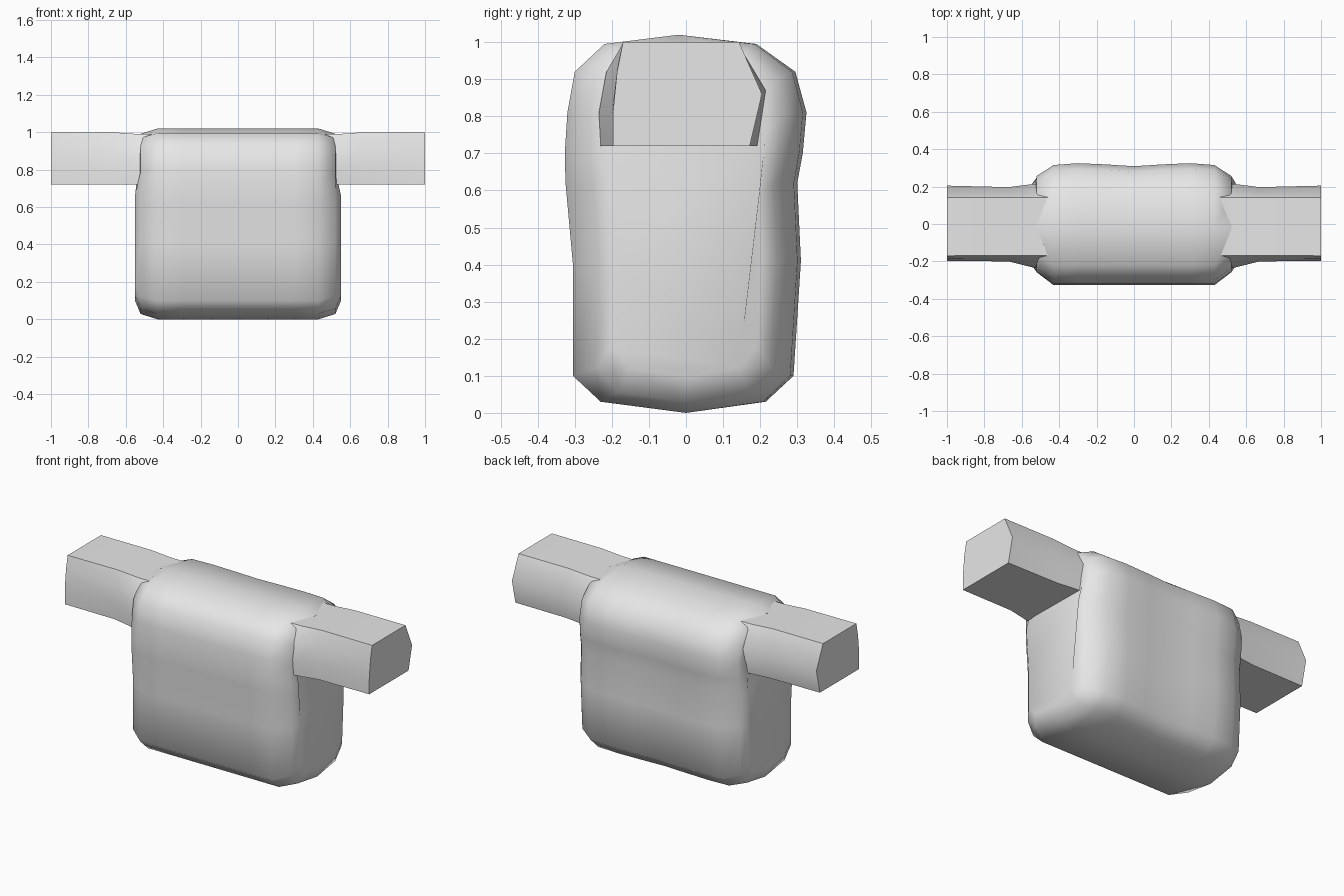
import bpy, bmesh, math

if "Cube" in bpy.data.objects:
    bpy.data.objects.remove(bpy.data.objects["Cube"])

grey = bpy.data.materials.new("light grey")
grey.diffuse_color = (0.8, 0.8, 0.8, 1)
grey.use_nodes = True
grey.node_tree.nodes["Principled BSDF"].inputs["Base Color"].default_value = grey.diffuse_color


def loft(name, rings, angle):
    """Skin a series of closed rings and cap both ends."""
    bm = bmesh.new()
    loops = [[bm.verts.new(p) for p in ring] for ring in rings]
    n = len(loops[0])
    for a, b in zip(loops, loops[1:]):
        for i in range(n):
            j = (i + 1) % n
            bm.faces.new((a[i], a[j], b[j], b[i]))
    bm.faces.new(loops[0])
    bm.faces.new(loops[-1])
    bmesh.ops.recalc_face_normals(bm, faces=bm.faces)
    mesh = bpy.data.meshes.new(name)
    bm.to_mesh(mesh)
    bm.free()
    obj = bpy.data.objects.new(name, mesh)
    bpy.context.collection.objects.link(obj)
    mesh.materials.append(grey)
    bpy.ops.object.select_all(action='DESELECT')
    obj.select_set(True)
    bpy.context.view_layer.objects.active = obj
    bpy.ops.object.shade_smooth_by_angle(angle=math.radians(angle))
    return obj


# Torso side outline (y, z), lofted across x with rounded ends
side = [(0, 0), (-.23, .03), (-.305, .10), (-.305, .40), (-.325, .62),
        (-.327, .70), (-.32, .81), (-.30, .92), (-.22, .995), (-.02, 1.02),
        (.19, .995), (.295, .92), (.325, .81), (.315, .70), (.30, .62),
        (.31, .41), (.29, .10), (.215, .03)]


def torso_ring(x, sy, sz, back=1.0):
    ring = []
    for y, z in side:
        # the ends pull in slightly behind the arms
        px = math.copysign(min(abs(x), .53), x) if z > .72 else x
        ring.append((px, y * sy * (back if y > 0 else 1), .51 + (z - .51) * sz))
    return ring


half = [(.15, 1, 1, .98), (.30, 1, 1, 1), (.43, 1, 1, .97),
        (.52, .79, .945, 1), (.55, .66, .81, 1)]
rings = [torso_ring(-x, *s) for x, *s in reversed(half)]
rings += [torso_ring(0, 1, 1, .95)]
rings += [torso_ring(x, *s) for x, *s in half]
loft("torso", rings, 60)

# Arm outlines (y, z): wide at the shoulder, slimmer outside
root = [(-.23, .72), (-.235, .81), (-.215, .92), (-.168, .99),
        (.143, .99), (.215, .87), (.192, .72)]
middle = [(-.20, .72), (-.20, .81), (-.188, .92), (-.168, 1),
          (.143, 1), (.197, .86), (.175, .72)]
tip = [(-.197, .72), (-.197, .81), (-.186, .92), (-.17, 1),
       (.143, 1), (.205, .86), (.172, .72)]
for label, s in (("left_arm", -1), ("right_arm", 1)):
    stations = [(.46, root), (.53, root), (.67, middle), (1.0, tip)]
    loft(label, [[(s * x, y, z) for y, z in p] for x, p in stations], 50)
